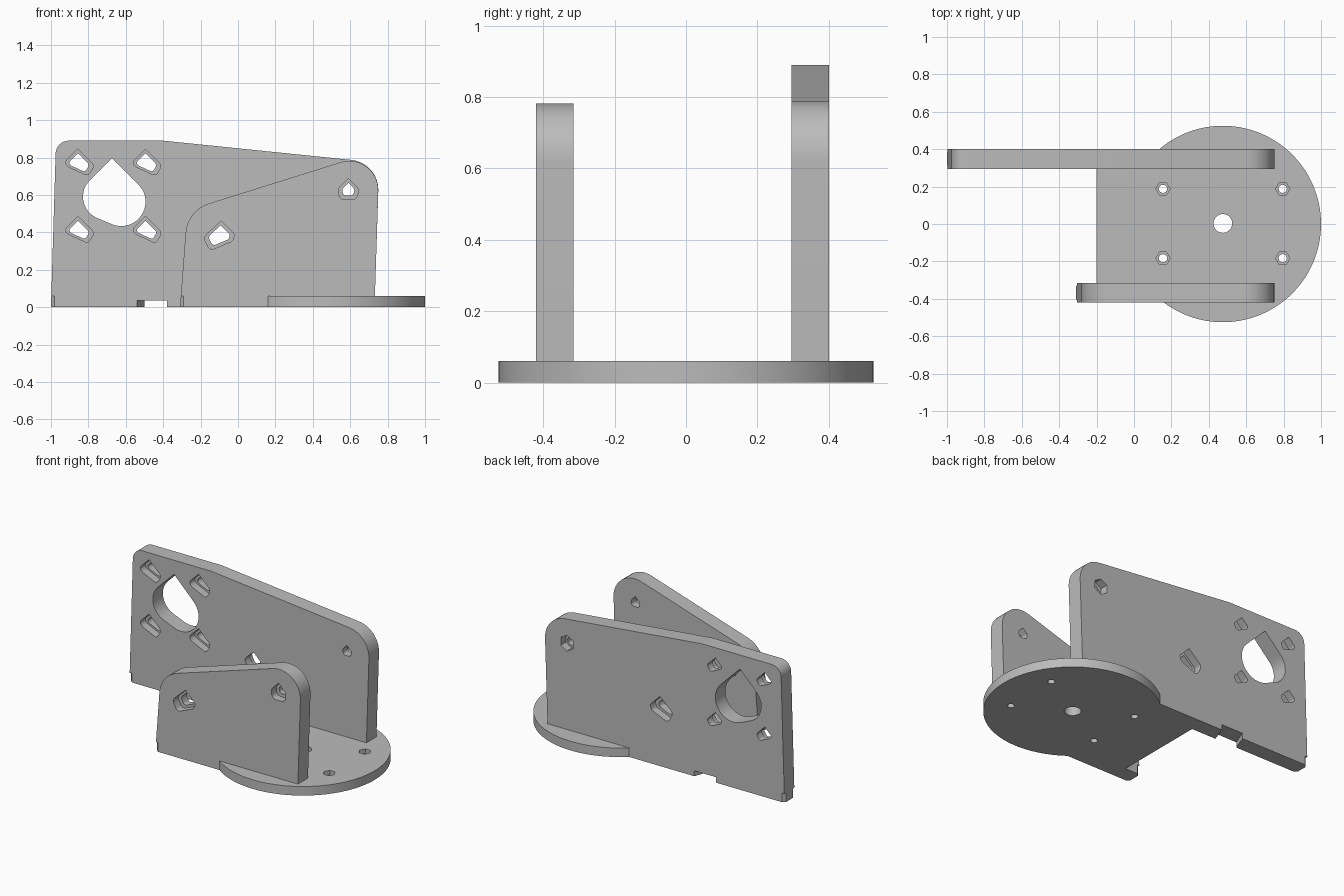
import bpy, bmesh
from math import radians, pi, cos, sin, asin
from mathutils import Vector, Matrix

if "Cube" in bpy.data.objects:
    bpy.data.objects.remove(bpy.data.objects["Cube"])

grey = bpy.data.materials.new("matte grey")
grey.use_nodes = True
grey.diffuse_color = (0.5, 0.5, 0.5, 1)
grey.node_tree.nodes["Principled BSDF"].inputs["Base Color"].default_value = (0.5, 0.5, 0.5, 1)


def rounded(corners, steps=12):
    """Outline through (x, y, radius) corners, each replaced by a tangent arc."""
    out = []
    for i, (x, y, r) in enumerate(corners):
        p = Vector((x, y))
        if r == 0:
            out.append(p)
            continue
        a = (Vector(corners[i - 1][:2]) - p).normalized()
        b = (Vector(corners[(i + 1) % len(corners)][:2]) - p).normalized()
        half = a.angle(b) / 2
        centre = p + (a + b).normalized() * r / sin(half)
        start = p + a * r * cos(half) / sin(half) - centre
        end = p + b * r * cos(half) / sin(half) - centre
        sweep = start.angle_signed(end)
        for k in range(steps + 1):
            out.append(centre + Matrix.Rotation(-sweep * k / steps, 2) @ start)
    return out


def ring(x, y, r, n, turn=0):
    return [Vector((x + r * cos(turn + 2 * pi * k / n), y + r * sin(turn + 2 * pi * k / n)))
            for k in range(n)]


def prism(name, outline, lo, hi, upright=True, skew=0):
    """Extrude an outline along y (upright) or z (flat)."""
    def place(p, d, dx=0):
        return (p.x + dx, d, p.y) if upright else (p.x + dx, p.y, d)
    bm = bmesh.new()
    a = [bm.verts.new(place(p, lo)) for p in outline]
    b = [bm.verts.new(place(p, hi, skew)) for p in outline]
    bm.faces.new(a)
    bm.faces.new(b[::-1])
    for i in range(len(a)):
        bm.faces.new((a[i - 1], b[i - 1], b[i], a[i]))
    bmesh.ops.recalc_face_normals(bm, faces=bm.faces)
    mesh = bpy.data.meshes.new(name)
    bm.to_mesh(mesh)
    bm.free()
    ob = bpy.data.objects.new(name, mesh)
    bpy.context.collection.objects.link(ob)
    mesh.materials.append(grey)
    return ob


def carve(ob, cutters):
    for c in cutters:
        c.hide_render = True
        mod = ob.modifiers.new("cut", "BOOLEAN")
        mod.operation, mod.solver, mod.object = "DIFFERENCE", "EXACT", c
        bpy.ops.object.select_all(action="DESELECT")
        bpy.context.view_layer.objects.active = ob
        ob.select_set(True)
        bpy.ops.object.modifier_apply(modifier=mod.name)
        bpy.data.objects.remove(c)
    bpy.ops.object.shade_smooth_by_angle(angle=radians(25))


def move(shape, x, z, s=1, flip=1):
    return rounded([(x + px * s * flip, z + pz * s, r * s) for px, pz, r in shape], 5)


# Hole shapes, relative to their centres
pocket = [(0, .075, 0), (-.072, .003, .02), (-.05, -.02, .02), (.055, -.068, .02), (.088, -.012, .025)]
slanted = [(.01, .075, 0), (-.085, -.012, .03), (-.05, -.082, .025), (.07, -.032, .025), (.082, .003, .015)]
drop = [(0, .058, 0), (-.055, .003, .03), (-.045, -.055, .03), (.045, -.055, .03), (.055, .003, .03)]


def stepped(shape, x, z, front, back, inner, recess_front):
    """Narrow through hole with a wider pocket on one side."""
    mid = (front + back) / 2
    lo, hi = (front - .05, mid) if recess_front else (mid, back + .05)
    return [prism("hole_cutter", move(shape, x, z, inner), front - .05, back + .05),
            prism("pocket_cutter", move(shape, x, z), lo, hi)]


def foot_nicks(x, front, back):
    """Trim the vertical corners of a plate's foot."""
    return [prism("foot_cutter", ring(x, y, .018, 4), -.05, .06, False) for y in (front, back)]


# Rear plate
F, B = .295, .4
rear = prism("rear_plate", rounded([(-1, 0, 0), (-.973, .89, .07), (-.4, .89, .2),
                                    (.755, .772, .16), (.73, 0, 0)]), F, B)
cuts = [prism("bore_cutter", rounded([(-.674, .797, 0), (-.923, .548, .124), (-.064, .187, .13)], 20),
              F - .05, B + .05)]
for x in (-.856, -.495):
    for z in (.77, .41):
        cuts += stepped(pocket, x, z, F, B, .7, True)
cuts += stepped(slanted, -.1, .385, F, B, .7, False)
cuts += [prism("bolt_cutter", move(drop, .59, .63, .6), F - .05, B + .05),
         prism("nut_cutter", ring(.59, .63, .052, 6, pi / 6), (F + B) / 2, B + .05)]
notch = [Vector(p) for p in ((-.54, -.05), (-.38, -.05), (-.38, .036), (-.54, .036))]
slot = prism("notch_cutter", notch, F - .001, B + .001, skew=.04)
carve(rear, cuts + [slot] + foot_nicks(-1, F, B))

# Front plate
F, B = -.42, -.315
front = prism("front_plate", rounded([(-.31, 0, 0), (-.271, .518, .18), (.757, .84, .155),
                                      (.73, 0, 0)]), F, B)
carve(front, stepped(slanted, -.1, .385, F, B, .7, True)
      + stepped(drop, .59, .63, F, B, .6, True) + foot_nicks(-.31, F, B))

# Round base with a straight tongue reaching between the plates
R, cx = .525, .475
a0 = asin(.35 / R) - pi
steps = 96
arc = [Vector((cx + R * cos(t), R * sin(t)))
       for t in (a0 + k * -2 * a0 / steps for k in range(steps + 1))]
base = prism("base_plate", arc + [Vector((-.2, .35)), Vector((-.2, -.35))], 0, .06, False)
cuts = [prism("centre_cutter", ring(cx, .003, .05, 32), -.1, .2, False)]
for x in (.155, .795):
    for y in (-.183, .188):
        cuts += [prism("screw_cutter", ring(x, y, .022, 16), -.1, .2, False),
                 prism("hex_cutter", ring(x, y, .038, 6), .03, .2, False)]
carve(base, cuts)
